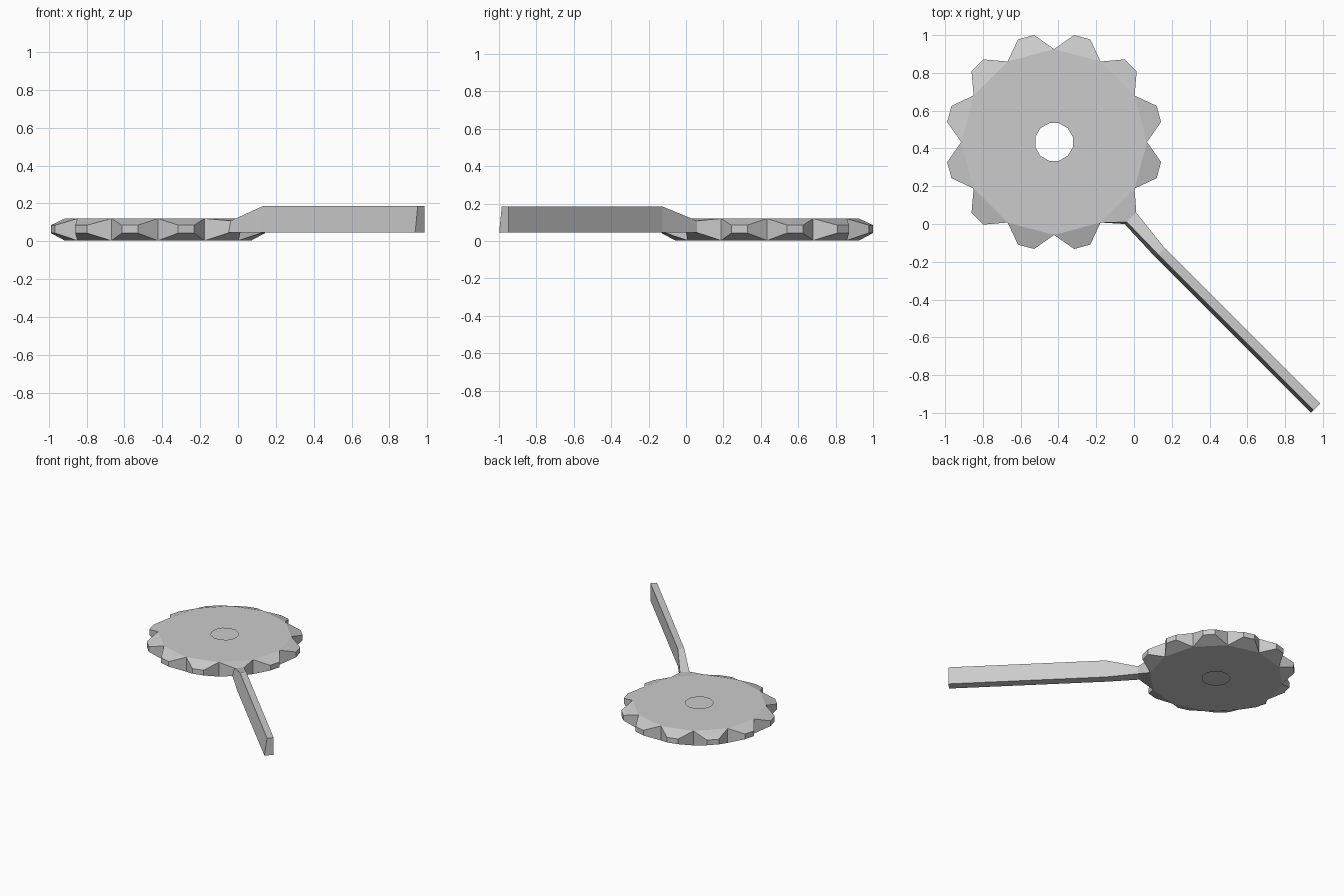
import bpy, bmesh
from math import cos, sin, radians

if "Cube" in bpy.data.objects:
    bpy.data.objects.remove(bpy.data.objects["Cube"])

CX, CY = -0.423, 0.434        # wheel centre
TEETH = 12
ARM = 10                      # this tooth (pointing at -45 degrees) grows into the handle
R_ROOT, R_TIP, R_HOLE = 0.492, 0.576, 0.103
Z_BOT, Z_TOP = 0.003, 0.12
Z_TIP_BOT, Z_TIP_TOP = 0.043, 0.085


def polar(r, deg, z):
    a = radians(deg)
    return (CX + r * cos(a), CY + r * sin(a), z)


def face(bm, *points):
    bm.faces.new([bm.verts.new(p) for p in points])


def bridge(bm, a, b):
    """Join two rings of four corners: right-top, left-top, left-bottom, right-bottom."""
    for i in range(4):
        j = (i + 1) % 4
        face(bm, a[i], b[i], b[j], a[j])


def finish(bm, name):
    bmesh.ops.remove_doubles(bm, verts=bm.verts, dist=0.0005)
    me = bpy.data.meshes.new(name)
    bm.to_mesh(me)
    bm.free()
    ob = bpy.data.objects.new(name, me)
    bpy.context.collection.objects.link(ob)
    return ob


def tooth_root(k):
    a, b = k * 30, k * 30 + 30
    return [polar(R_ROOT, b, Z_TOP), polar(R_ROOT, a, Z_TOP),
            polar(R_ROOT, a, Z_BOT), polar(R_ROOT, b, Z_BOT)]


# toothed wheel: two flat plates with an open centre hole, ringed by tapered teeth
bm = bmesh.new()
for k in range(TEETH):
    a, b, mid = k * 30, k * 30 + 30, k * 30 + 15
    for z, flip in ((Z_TOP, False), (Z_BOT, True)):
        tris = [
            [polar(R_ROOT, a, z), polar(R_ROOT, b, z), polar(R_HOLE, mid, z)],
            [polar(R_ROOT, b, z), polar(R_HOLE, mid + 30, z), polar(R_HOLE, mid, z)],
        ]
        for t in tris:
            face(bm, *(t[::-1] if flip else t))
    if k != ARM:
        tip = [polar(R_TIP, mid + 4.4, Z_TIP_TOP), polar(R_TIP, mid - 4.4, Z_TIP_TOP),
               polar(R_TIP, mid - 4.4, Z_TIP_BOT), polar(R_TIP, mid + 4.4, Z_TIP_BOT)]
        bridge(bm, tooth_root(k), tip)
        face(bm, *tip)
finish(bm, "toothed_wheel")

# handle: lofted from the tooth root through a rising neck to the square end
sections = [
    tooth_root(ARM),
    [(0.012, 0.060, 0.108), (-0.038, 0.010, 0.108), (-0.050, 0.000, 0.045), (0.012, 0.060, 0.045)],
    [(0.162, -0.127, 0.185), (0.130, -0.163, 0.185), (0.115, -0.178, 0.045), (0.162, -0.127, 0.045)],
    [(0.985, -0.950, 0.185), (0.950, -0.985, 0.185), (0.936, -0.999, 0.045), (0.985, -0.950, 0.045)],
]
bm = bmesh.new()
for a, b in zip(sections, sections[1:]):
    bridge(bm, a, b)
face(bm, *sections[-1])
finish(bm, "handle")
